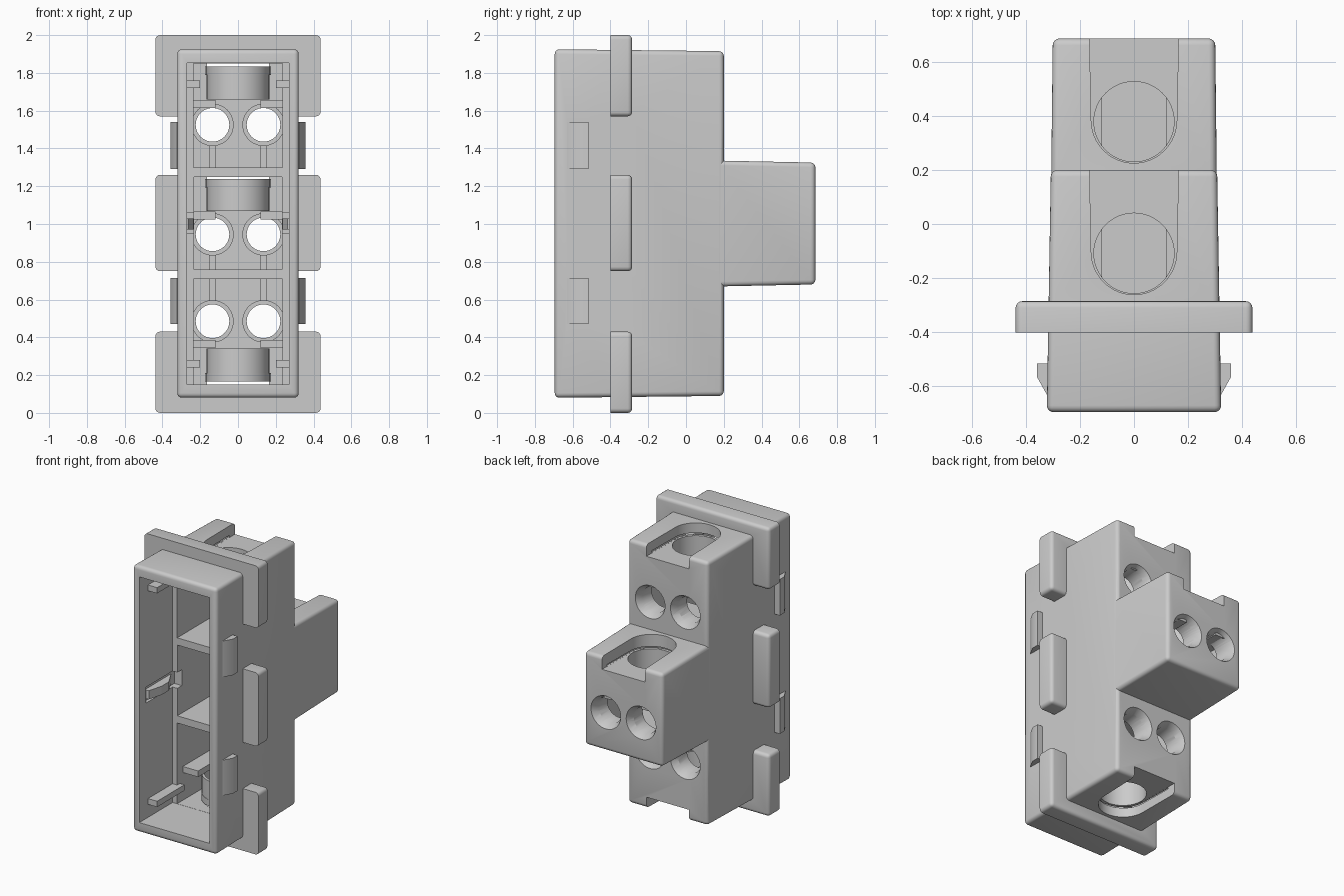
import bpy, bmesh
from math import cos, sin, pi, radians

if "Cube" in bpy.data.objects:
    bpy.data.objects.remove(bpy.data.objects["Cube"])


def loft(name, a, b, bevel=0, sharp_start=False):
    """Solid between two matching rings of points."""
    bm = bmesh.new()
    va, vb = [bm.verts.new(p) for p in a], [bm.verts.new(p) for p in b]
    bm.faces.new(va)
    bm.faces.new(vb)
    n = len(va)
    for i in range(n):
        j = (i + 1) % n
        bm.faces.new((va[i], va[j], vb[j], vb[i]))
    if bevel:
        edges = [e for e in bm.edges
                 if not (sharp_start and e.verts[0] in va and e.verts[1] in va)]
        bmesh.ops.bevel(bm, geom=edges, offset=bevel, segments=4, profile=0.5,
                        affect='EDGES', clamp_overlap=True)
    bmesh.ops.recalc_face_normals(bm, faces=bm.faces[:])
    me = bpy.data.meshes.new(name)
    bm.to_mesh(me)
    bm.free()
    ob = bpy.data.objects.new(name, me)
    bpy.context.collection.objects.link(ob)
    return ob


def rect(y, hx, z0, z1):
    return [(-hx, y, z0), (hx, y, z0), (hx, y, z1), (-hx, y, z1)]


def box(name, x0, x1, y0, y1, z0, z1):
    ring = lambda y: [(x0, y, z0), (x1, y, z0), (x1, y, z1), (x0, y, z1)]
    return loft(name, ring(y0), ring(y1))


def cyl_y(name, x, z, r0, r1, y0, y1, n=40):
    ring = lambda y, r: [(x + r * cos(2 * pi * i / n), y, z + r * sin(2 * pi * i / n)) for i in range(n)]
    return loft(name, ring(y0, r0), ring(y1, r1))


def cyl_z(name, y, r, z0, z1, n=48):
    ring = lambda z: [(r * cos(2 * pi * i / n), y + r * sin(2 * pi * i / n), z) for i in range(n)]
    return loft(name, ring(z0), ring(z1))


def u_shape(name, y, r, y_end, z0, z1, n=24):
    """Half-round channel running from its centre out to y_end."""
    flat = [(-r * cos(pi * i / n), y - r * sin(pi * i / n)) for i in range(n + 1)]
    flat += [(r + 0.008, y_end), (-r - 0.008, y_end)]
    return loft(name, [(p, q, z0) for p, q in flat], [(p, q, z1) for p, q in flat])


def boolean(target, tool, op):
    m = target.modifiers.new("b", 'BOOLEAN')
    m.operation, m.object, m.solver = op, tool, 'EXACT'
    bpy.context.view_layer.objects.active = target
    bpy.ops.object.modifier_apply(modifier=m.name)
    bpy.data.objects.remove(tool)


def add(tool):
    boolean(housing, tool, 'UNION')


def cut(tool):
    boolean(housing, tool, 'DIFFERENCE')


# tapered main body with the stepped middle block
housing = loft("housing", rect(-0.695, 0.322, 0.08, 1.925), rect(0.2, 0.307, 0.09, 1.915), 0.025)
add(loft("middle_block", rect(0.1, 0.3065, 0.668, 1.337), rect(0.685, 0.3, 0.68, 1.325), 0.025, True))

# mounting flanges and snap clips on the sides
for z0, z1 in ((0, 0.43), (0.75, 1.26), (1.57, 2.0)):
    add(loft("flange", rect(-0.4, 0.437, z0, z1), rect(-0.285, 0.437, z0, z1), 0.024, True))
for s in (-1, 1):
    for z0, z1 in ((0.47, 0.715), (1.29, 1.54)):
        prof = [(0.29, -0.515), (0.358, -0.515), (0.358, -0.565), (0.322, -0.63), (0.29, -0.63)]
        add(loft("clip", [(s * x, y, z0) for x, y in prof], [(s * x, y, z1) for x, y in prof]))

# open front cavity and the three terminal chambers
cut(box("front_cavity", -0.27, 0.27, -0.9, -0.33, 0.15, 1.852))
cut(box("top_chamber", -0.235, 0.235, -0.5, 0.14, 1.30, 1.851))
cut(box("middle_chamber", -0.234, 0.234, -0.5, 0.63, 0.76, 1.25))
cut(box("bottom_chamber", -0.235, 0.235, -0.5, 0.14, 0.151, 0.71))
for s in (-1, 1):
    x0, x1 = sorted((s * 0.22, s * 0.292))
    cut(box("side_notch", x0, x1, -0.62, -0.28, 0.95, 1.06))

# terminals: (back face y, screw y, screw floor z, tube end z, hole z, rib end z, flipped)
terminals = ((0.2, -0.108, 1.835, 1.66, 1.525, 1.29, False),
             (0.685, 0.378, 1.237, 1.07, 0.945, 0.75, False),
             (0.2, -0.108, 1.835, 1.66, 1.515, 1.28, True))
for back, sy, floor, low, hz, rib, flip in terminals:
    f = (lambda z: 2 - z) if flip else (lambda z: z)
    sign = -1 if flip else 1
    inner = back - 0.055

    # screw tube, recess floor, then the open channel and screw hole
    add(cyl_z("screw_tube", sy, 0.166, f(low), f(floor - 0.02)))
    add(u_shape("recess_floor", sy, 0.168, back - 0.02, f(floor - 0.045), f(floor)))
    cut(u_shape("recess", sy + 0.005, 0.158, back + 0.1, f(floor - 0.0005), f(floor + 0.3)))
    cut(cyl_z("screw_hole", sy, 0.148, f(low - 0.01), f(floor + 0.05)))

    # wire entries: collar, rib, hole and countersink
    for x in (-0.135, 0.135):
        add(cyl_y("collar", x, f(hz), 0.112, 0.112, inner - 0.09, back - 0.03))
        r0, r1 = sorted((f(rib), f(hz - 0.1)))
        add(box("rib", x - 0.017, x + 0.017, inner - 0.07, back - 0.031, r0, r1))
    for x in (-0.135, 0.135):
        cut(cyl_y("wire_hole", x, f(hz), 0.089, 0.089, inner - 0.2, back + 0.1))
        cut(cyl_y("countersink", x, f(hz), 0.085, 0.118, back - 0.055, back + 0.008))

    # terminal support bars either side of the screw
    for s in (-1, 1):
        x0, x1 = sorted((s * 0.118, s * 0.25))
        z0, z1 = sorted((f(low - 0.045), f(low - 0.003)))
        box("terminal_bar", x0, x1, sy - 0.16, back - 0.03, z0, z1)

# guide rails near both ends and spring hooks at the middle
for s in (-1, 1):
    for z in (1.72, 0.24):
        x0, x1 = sorted((s * 0.2, s * 0.285))
        box("guide_rail", x0, x1, -0.6, -0.3, z, z + 0.04)
    prof = [(0.3, -0.62), (0.262, -0.6), (0.235, -0.5), (0.235, -0.42), (0.3, -0.3)]
    loft("spring_hook", [(s * x, y, 0.97) for x, y in prof], [(s * x, y, 1.03) for x, y in prof])

# smooth the rounded edges, keep the rest crisp
bpy.ops.object.select_all(action='DESELECT')
housing.select_set(True)
bpy.context.view_layer.objects.active = housing
bpy.ops.object.shade_smooth_by_angle(angle=radians(32))
